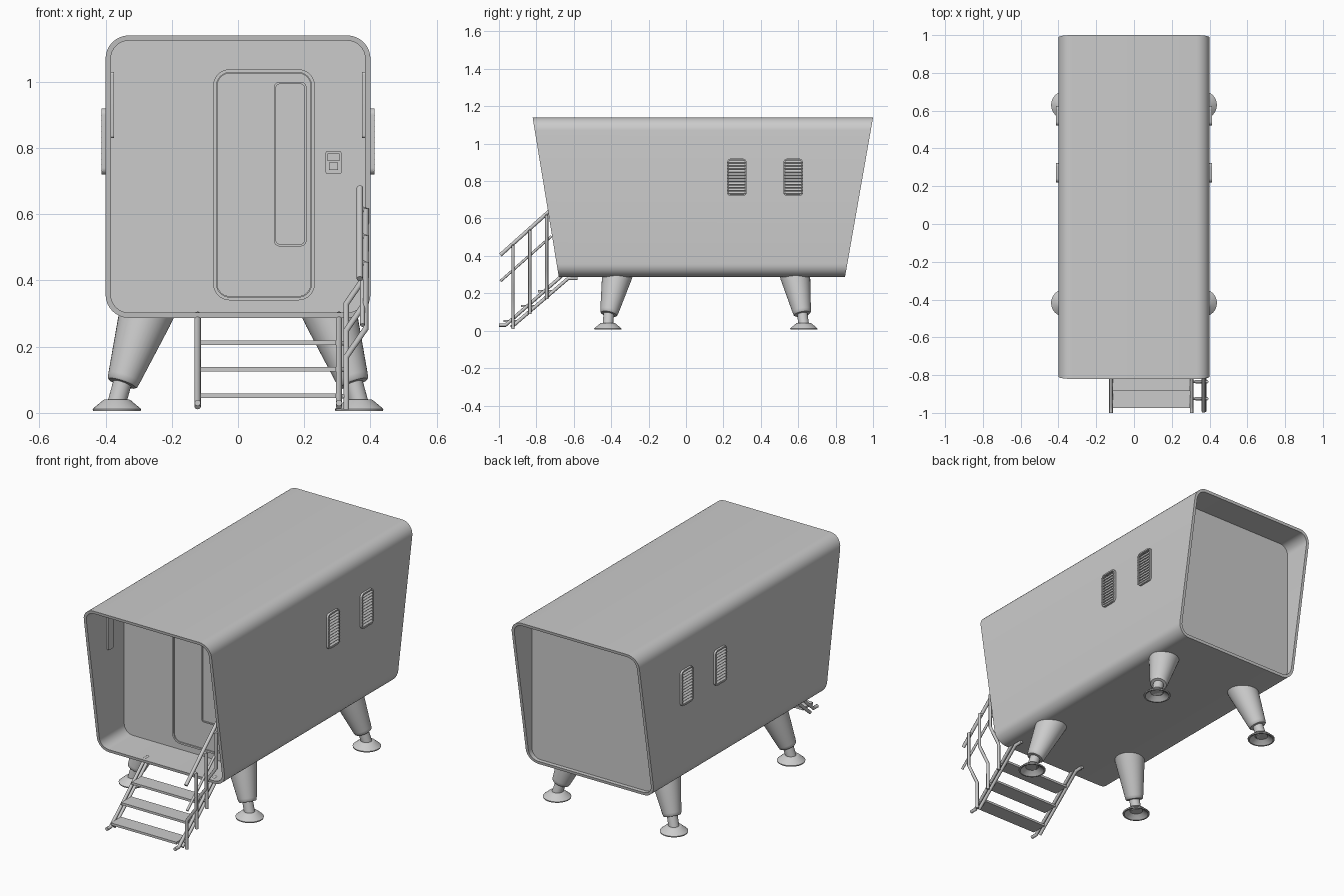
import bpy, bmesh, math
from mathutils import Vector, Matrix

if "Cube" in bpy.data.objects:
    bpy.data.objects.remove(bpy.data.objects["Cube"])


def finish(name, bm, smooth=True):
    bmesh.ops.recalc_face_normals(bm, faces=bm.faces)
    me = bpy.data.meshes.new(name)
    bm.to_mesh(me)
    bm.free()
    ob = bpy.data.objects.new(name, me)
    bpy.context.collection.objects.link(ob)
    if smooth:
        bpy.context.view_layer.objects.active = ob
        bpy.ops.object.select_all(action='DESELECT')
        ob.select_set(True)
        bpy.ops.object.shade_smooth_by_angle(angle=math.radians(35))
    return ob


def rounded(u0, u1, w0, w1, r, n=8):
    """Rounded rectangle outline as (u, w) points."""
    pts = []
    for cu, cw, a in ((u1 - r, w1 - r, 0), (u0 + r, w1 - r, 90), (u0 + r, w0 + r, 180), (u1 - r, w0 + r, 270)):
        for i in range(n + 1):
            t = math.radians(a + 90 * i / n)
            pts.append((cu + r * math.cos(t), cw + r * math.sin(t)))
    return pts


def place(u, w, d, side):
    return (d, u, w) if side else (u, d, w)


def plate(name, rect, r, d0, d1, side=False):
    """Solid rounded plate between depths d0 and d1."""
    bm = bmesh.new()
    pts = rounded(*rect, r)
    a, b = [[bm.verts.new(place(u, w, d, side)) for u, w in pts] for d in (d0, d1)]
    bm.faces.new(a)
    bm.faces.new(b)
    for i in range(len(a)):
        j = (i + 1) % len(a)
        bm.faces.new((a[i], a[j], b[j], b[i]))
    return finish(name, bm)


def ring(name, rect, r, t, front, back, side=False):
    """Rounded frame of thickness t; front and back give depth from height."""
    bm = bmesh.new()
    u0, u1, w0, w1 = rect
    out = rounded(*rect, r)
    inn = rounded(u0 + t, u1 - t, w0 + t, w1 - t, r - t)
    loops = [[bm.verts.new(place(u, w, f(w), side)) for u, w in p]
             for p, f in ((out, front), (out, back), (inn, back), (inn, front))]
    n = len(out)
    for k in range(4):
        a, b = loops[k], loops[(k + 1) % 4]
        for i in range(n):
            j = (i + 1) % n
            bm.faces.new((a[i], a[j], b[j], b[i]))
    return finish(name, bm)


def box(name, c, size, rot=None):
    bm = bmesh.new()
    m = Matrix.Translation(c) @ (rot or Matrix()) @ Matrix.Diagonal((*size, 1))
    bmesh.ops.create_cube(bm, size=1, matrix=m)
    return finish(name, bm, False)


def lathe(name, origin, axis, profile, n=32):
    """Revolve (radius, distance) points round an axis."""
    bm = bmesh.new()
    q = Vector((0, 0, 1)).rotation_difference(Vector(axis))
    rows = [[bm.verts.new(Vector(origin) + q @ Vector((r * math.cos(2 * math.pi * i / n), r * math.sin(2 * math.pi * i / n), h)))
             for i in range(n)] for r, h in profile]
    for a, b in zip(rows, rows[1:]):
        for i in range(n):
            j = (i + 1) % n
            bm.faces.new((a[i], a[j], b[j], b[i]))
    bm.faces.new(rows[0])
    bm.faces.new(rows[-1])
    return finish(name, bm)


def bar(name, pts, r):
    cu = bpy.data.curves.new(name, 'CURVE')
    cu.dimensions = '3D'
    cu.bevel_depth = r
    cu.bevel_resolution = 2
    cu.use_fill_caps = True
    sp = cu.splines.new('POLY')
    sp.points.add(len(pts) - 1)
    for p, c in zip(sp.points, pts):
        p.co = (*c, 1)
    ob = bpy.data.objects.new(name, cu)
    bpy.context.collection.objects.link(ob)
    bpy.ops.object.select_all(action='DESELECT')
    bpy.context.view_layer.objects.active = ob
    ob.select_set(True)
    bpy.ops.object.convert(target='MESH')
    bpy.ops.object.shade_smooth_by_angle(angle=math.radians(50))


# cabin shell with slanted ends, and recessed vertical end walls
Z0, Z1 = 0.287, 1.14
k = lambda z: (z - Z0) / (Z1 - Z0)
ring("cabin_shell", (-0.4, 0.4, Z0, Z1), 0.07, 0.016, lambda z: -0.68 - 0.14 * k(z), lambda z: 0.85 + 0.15 * k(z))
inner = (-0.385, 0.385, Z0 + 0.015, Z1 - 0.015)
W = -0.47
plate("front_wall", inner, 0.055, W, W + 0.02)
plate("back_wall", inner, 0.055, 0.81, 0.83)

# door with frame and tall window
const = lambda v: (lambda z: v)
ring("door_frame", (-0.075, 0.232, 0.34, 1.038), 0.05, 0.01, const(W - 0.012), const(W + 0.005))
plate("door_panel", (-0.064, 0.221, 0.351, 1.027), 0.04, W - 0.007, W + 0.005)
ring("door_window_frame", (0.108, 0.207, 0.503, 1.0), 0.018, 0.007, const(W - 0.014), const(W))
plate("door_window", (0.115, 0.2, 0.51, 0.993), 0.01, W - 0.009, W)

# door control beside the door
plate("door_control", (0.265, 0.312, 0.722, 0.79), 0.004, W - 0.012, W)
box("door_control_cover", (0.2885, W - 0.015, 0.772), (0.036, 0.02, 0.022))
box("door_control_lever", (0.2885, W - 0.018, 0.745), (0.028, 0.012, 0.022))

for s, side in ((-1, "left"), (1, "right")):
    # entrance light strip on the inner side of the porch
    plate(side + "_porch_light", (-0.625, -0.575, 0.83, 1.03), 0.008, s * 0.374, s * 0.386, True)
    # louvred side vents
    for i, y in enumerate((0.272, 0.573)):
        nm = f"{side}_vent_{i + 1}"
        ring(nm + "_frame", (y - 0.052, y + 0.052, 0.72, 0.92), 0.02, 0.008, const(s * 0.412), const(s * 0.398), True)
        for j in range(11):
            box(f"{nm}_slat_{j + 1}", (s * 0.405, y, 0.737 + 0.0166 * j), (0.018, 0.1, 0.005),
                Matrix.Rotation(s * math.radians(40), 4, 'Y'))
    # splayed tapered legs with ball-like feet
    for end, yt, yb, yf in (("front", -0.37, -0.413, -0.418), ("back", 0.585, 0.622, 0.63)):
        nm = f"{end}_{side}_leg"
        top, low = Vector((s * 0.282, yt, 0.287)), Vector((s * 0.35, yb, 0.088))
        d = top - low
        L = d.length
        lathe(nm, low, d, [(0.03, 0), (0.043, 0.001), (0.047, 0.005), (0.05, 0.02), (0.08, L), (0.084, L + 0.035)])
        foot = Vector((s * 0.366, yf, 0.03))
        lathe(nm + "_rod", foot, low - foot, [(0.028, 0), (0.028, 0.075)], 24)
        lathe(nm + "_foot", (foot.x, foot.y, 0.006), (0, 0, 1),
              [(0.035, 0.022), (0.06, 0.004), (0.064, 0), (0.072, 0), (0.073, 0.006), (0.042, 0.032), (0.036, 0.035), (0.03, 0.035)])

# stair stringers, a doubled rail on each side
for x, side in ((-0.122, "left"), (0.305, "right")):
    bar(side + "_upper_stringer", [(x, -1.0, 0.03), (x, -0.965, 0.03), (x, -0.66, 0.297), (x, -0.63, 0.297)], 0.0095)
    bar(side + "_lower_stringer", [(x, -0.935, 0.018), (x, -0.63, 0.28), (x, -0.58, 0.28)], 0.0095)

# treads
for i in range(3):
    box(f"stair_tread_{i + 1}", (0.0915, -0.93 + 0.092 * i, 0.052 + 0.08 * i), (0.41, 0.09, 0.013))

# handrail on the right with cranked posts
for i in range(3):
    y, b = -0.925 + 0.09 * i, 0.01 + 0.08 * i
    t = 0.455 + 0.081 * i
    bar(f"rail_post_{i + 1}", [(0.327, y, b), (0.327, y, b + 0.16), (0.386, y, b + 0.245), (0.386, y, t)], 0.009)
    bar(f"rail_post_{i + 1}_bracket", [(0.305, y, b + 0.04), (0.327, y, b + 0.04)], 0.007)
    bar(f"rail_post_{i + 1}_top", [(0.386, y, t - 0.006), (0.368, y, t + 0.002)], 0.008)
bar("handrail", [(0.368, -0.992, 0.405), (0.368, -0.685, 0.68)], 0.01)
bar("middle_rail", [(0.376, -0.992, 0.265), (0.376, -0.72, 0.505)], 0.007)
